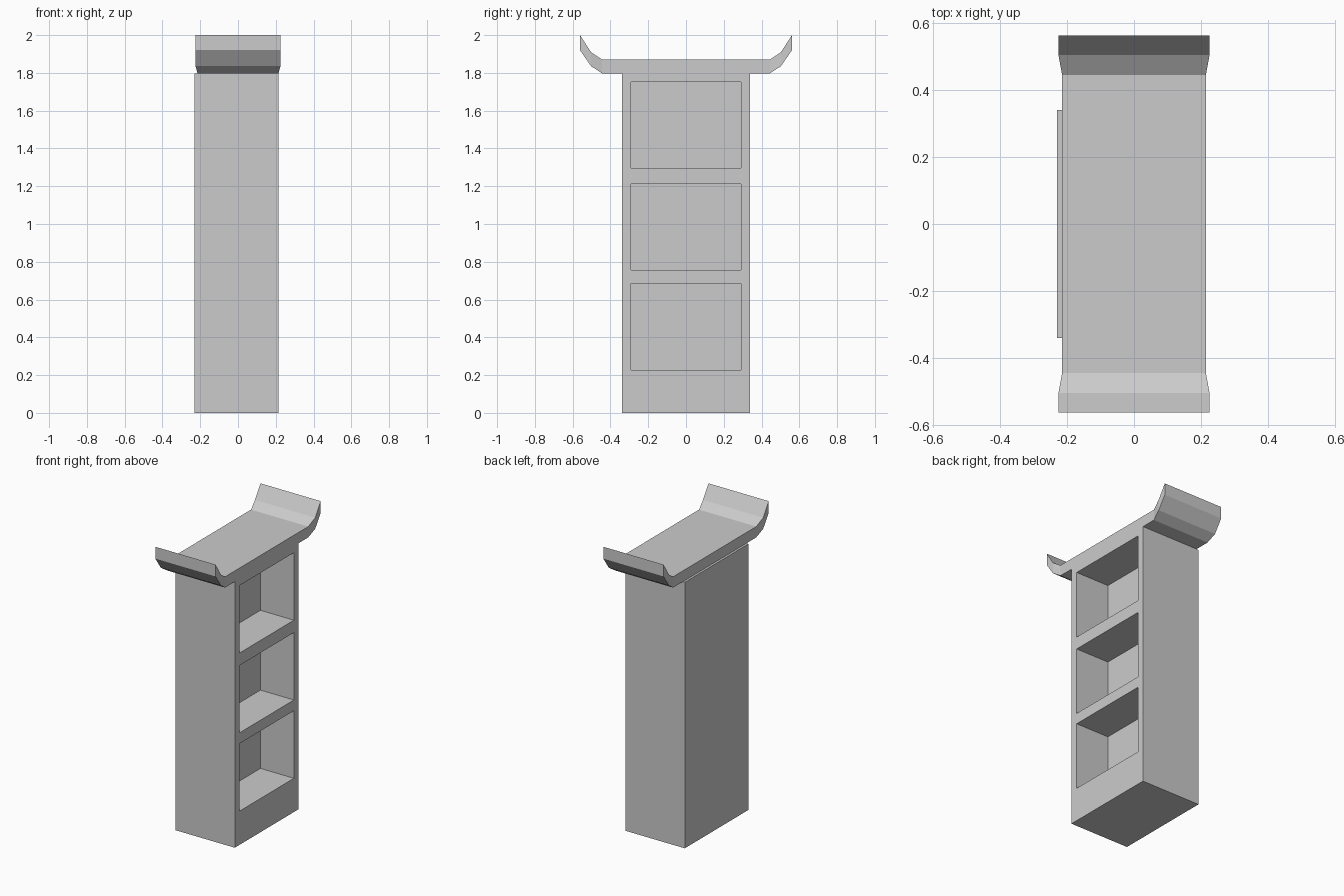
import bpy
import bmesh

if "Cube" in bpy.data.objects:
    bpy.data.objects.remove(bpy.data.objects["Cube"])

grey = bpy.data.materials.new("plain grey")
grey.diffuse_color = (0.6, 0.6, 0.6, 1)
grey.use_nodes = True
grey.node_tree.nodes["Principled BSDF"].inputs["Base Color"].default_value = grey.diffuse_color

RIGHT, LEFT = 0.214, -0.229    # open side and closed side of the cabinet
HALF_Y, TOP = 0.34, 1.797
BACK = RIGHT - 0.25            # rear wall of the niches
HALF_NICHE = 0.291
NICHES = [(0.228, 0.684), (0.757, 1.212), (1.296, 1.752)]


def finish(name, bm):
    bmesh.ops.remove_doubles(bm, verts=bm.verts, dist=1e-5)
    bmesh.ops.recalc_face_normals(bm, faces=bm.faces)
    mesh = bpy.data.meshes.new(name)
    bm.to_mesh(mesh)
    bm.free()
    mesh.materials.append(grey)
    obj = bpy.data.objects.new(name, mesh)
    bpy.context.collection.objects.link(obj)
    return obj


def box(name, lo, hi):
    bm = bmesh.new()
    bmesh.ops.create_cube(bm, size=1)
    for v in bm.verts:
        v.co = [(a + b) / 2 + c * (b - a) for a, b, c in zip(lo, hi, v.co)]
    return finish(name, bm)


# Cabinet body with three niches cut into its open side
cabinet = box("cabinet", (LEFT, -HALF_Y, 0), (RIGHT, HALF_Y, TOP))
for i, (z0, z1) in enumerate(NICHES):
    cutter = box(f"niche_cutter_{i + 1}", (BACK, -HALF_NICHE, z0),
                 (RIGHT + 0.1, HALF_NICHE, z1))
    cutter.hide_render = True
    cutter.hide_viewport = True
    cut = cabinet.modifiers.new(f"niche_{i + 1}", 'BOOLEAN')
    cut.operation = 'DIFFERENCE'
    cut.solver = 'EXACT'
    cut.object = cutter

# Top board with upswept ends: (y, underside z, upper z, half width)
half = [(0.444, TOP, 1.87, 0.214), (0.503, 1.836, 1.91, 0.225),
        (0.561, 1.92, 2.0, 0.225)]
stations = [(-y, a, b, w) for y, a, b, w in reversed(half)] + half
bm = bmesh.new()
rings = [[bm.verts.new(p) for p in ((-w, y, a), (w, y, a), (w, y, b), (-w, y, b))]
         for y, a, b, w in stations]
for r, s in zip(rings, rings[1:]):
    for k in range(4):
        n = (k + 1) % 4
        bm.faces.new((r[k], r[n], s[n], s[k]))
bm.faces.new(rings[0])
bm.faces.new(rings[-1])
finish("upswept_top", bm)
